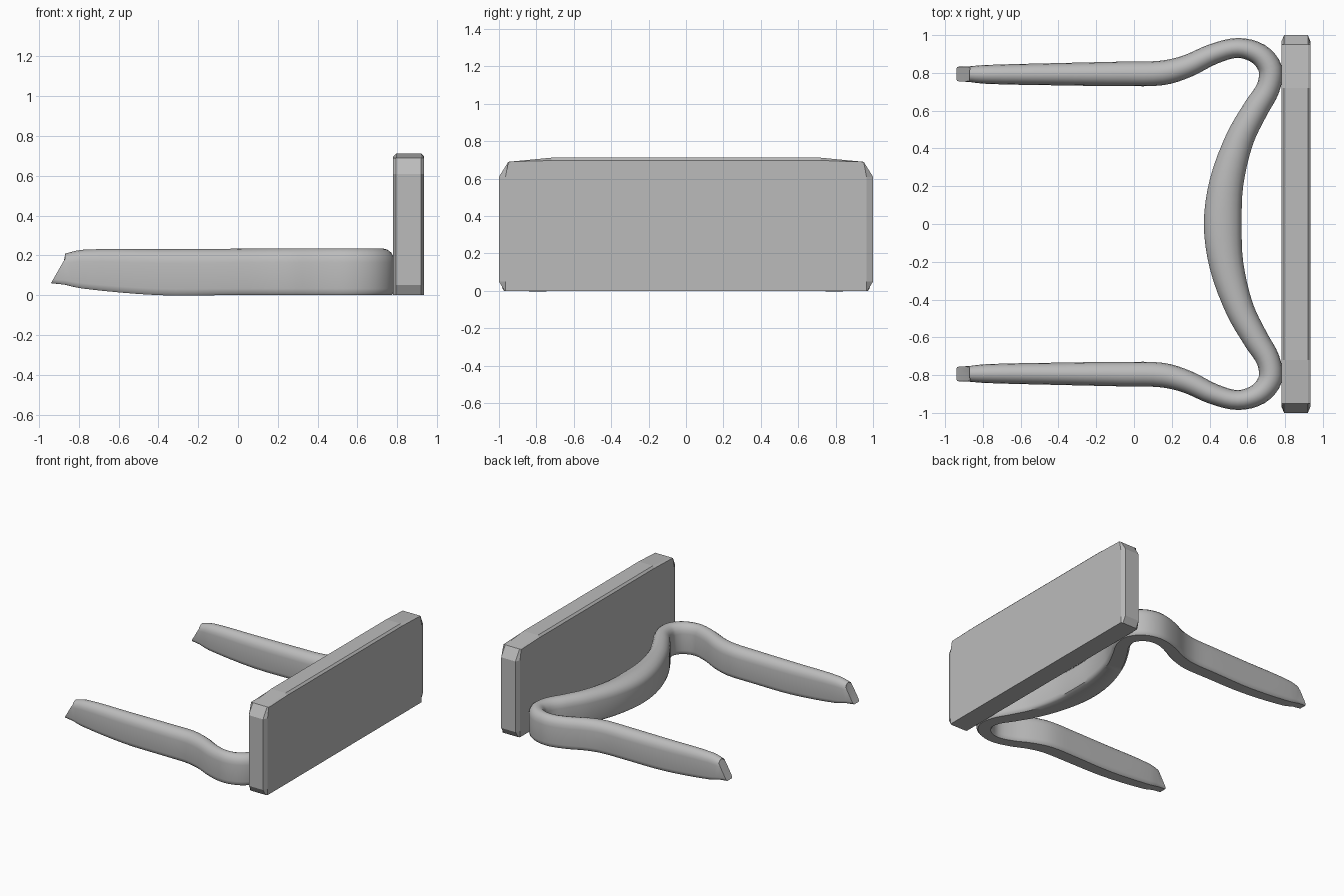
import bpy, bmesh, math
from mathutils import Vector

if "Cube" in bpy.data.objects:
    bpy.data.objects.remove(bpy.data.objects["Cube"])

grey = bpy.data.materials.new("plain grey")
grey.use_nodes = True
colour = (0.5, 0.5, 0.5, 1)
grey.diffuse_color = colour
grey.node_tree.nodes["Principled BSDF"].inputs["Base Color"].default_value = colour


def finish(bm, name):
    bmesh.ops.recalc_face_normals(bm, faces=bm.faces)
    mesh = bpy.data.meshes.new(name)
    bm.to_mesh(mesh)
    bm.free()
    mesh.materials.append(grey)
    obj = bpy.data.objects.new(name, mesh)
    bpy.context.collection.objects.link(obj)
    return obj


def bridge(bm, a, b, closed=True):
    n = len(a)
    for i in range(n):
        j = (i + 1) % n
        bm.faces.new((a[i], a[j], b[j], b[i]))


# Back plate: chamfered slab with clipped corners
half = [(0.97, 0), (1, 0.05), (1, 0.61), (0.95, 0.69), (0.72, 0.712)]
outline = half + [(-y, z) for y, z in reversed(half)]
bm = bmesh.new()
rings = []
for x, inset in ((0.78, True), (0.795, False), (0.92, False), (0.935, True)):
    ring = []
    for y, z in outline:
        if inset:
            y = math.copysign(min(abs(y), 0.965), y)
            z = min(z, 0.697)
        ring.append(bm.verts.new((x, y, z)))
    rings.append(ring)
for a, b in zip(rings, rings[1:]):
    bridge(bm, a, b)
bm.faces.new(rings[0])
bm.faces.new(rings[-1])
finish(bm, "back_plate")

# Band path from the middle of the arc to the arm tip: x, y, width, bottom, top
path = [
    (0.47, 0, 0.2, 0, 0.235), (0.49, 0.22, 0.18, 0, 0.235),
    (0.56, 0.45, 0.15, 0, 0.235), (0.645, 0.61, 0.135, 0, 0.235),
    (0.71, 0.72, 0.125, 0, 0.235), (0.722, 0.82, 0.125, 0, 0.235),
    (0.66, 0.9, 0.115, 0, 0.235), (0.55, 0.932, 0.105, 0, 0.235),
    (0.42, 0.9, 0.11, 0, 0.235), (0.28, 0.835, 0.12, 0, 0.235),
    (0.15, 0.8, 0.13, 0, 0.235), (-0.05, 0.795, 0.13, 0, 0.233),
    (-0.4, 0.793, 0.118, 0, 0.231), (-0.78, 0.792, 0.1, 0.033, 0.228),
    (-0.9, 0.794, 0.077, 0.06, 0.2),
]
STEPS = 4
stations = []
pts = [Vector(p) for p in path]
first = pts[1].copy()
first[1] = -first[1]
ext = [first] + pts + [pts[-1] * 2 - pts[-2]]
for i in range(1, len(ext) - 2):
    p0, p1, p2, p3 = ext[i - 1:i + 3]
    # Tangents scaled by spacing keep uneven spans from overshooting
    d0, d1, d2 = [(Vector(b[:2]) - Vector(a[:2])).length
                  for a, b in ((p0, p1), (p1, p2), (p2, p3))]
    m1 = (p2 - p0) * (d1 / (d0 + d1))
    m2 = (p3 - p1) * (d1 / (d1 + d2))
    for s in range(STEPS):
        t = s / STEPS
        stations.append(p1 * (2*t**3 - 3*t**2 + 1) + m1 * (t**3 - 2*t**2 + t)
                        + p2 * (3*t**2 - 2*t**3) + m2 * (t**3 - t**2))
stations.append(pts[-1])

# Cross-section: flat bottom, upright sides, rounded top (side offset, height)
section = [(-0.38, 0), (-0.47, 0.05), (-0.5, 0.14), (-0.5, 0.7)]
for k in range(1, 8):
    a = math.pi * (1 - k / 8)
    section.append((0.5 * math.cos(a), 0.7 + 0.3 * math.sin(a)))
section += [(-u, v) for u, v in reversed(section[:4])]

bm = bmesh.new()
rings = []
last = len(stations) - 1
for i, st in enumerate(stations):
    x, y, width, low, high = st
    a, b = stations[max(i - 1, 0)], stations[min(i + 1, last)]
    tangent = Vector((b[0] - a[0], b[1] - a[1])).normalized()
    if i == 0:
        tangent = Vector((0, 1))
    side = Vector((-tangent[1], tangent[0]))
    ring = []
    for u, v in section:
        px, py = Vector((x, y)) + side * (u * width)
        pz = low + v * (high - low)
        if i == last:
            px = -0.94 + 0.57 * (pz - low)   # slanted tip
        if i == 0:
            py = 0
        ring.append(bm.verts.new((px, py, pz)))
    rings.append(ring)
for a, b in zip(rings, rings[1:]):
    bridge(bm, a, b)
bm.faces.new(rings[-1])
band = finish(bm, "curved_band_with_arms")
mirror = band.modifiers.new("mirror", "MIRROR")
mirror.use_axis = (False, True, False)
mirror.use_clip = True

bpy.ops.object.select_all(action="DESELECT")
band.select_set(True)
bpy.context.view_layer.objects.active = band
bpy.ops.object.shade_smooth_by_angle(angle=math.radians(40))
